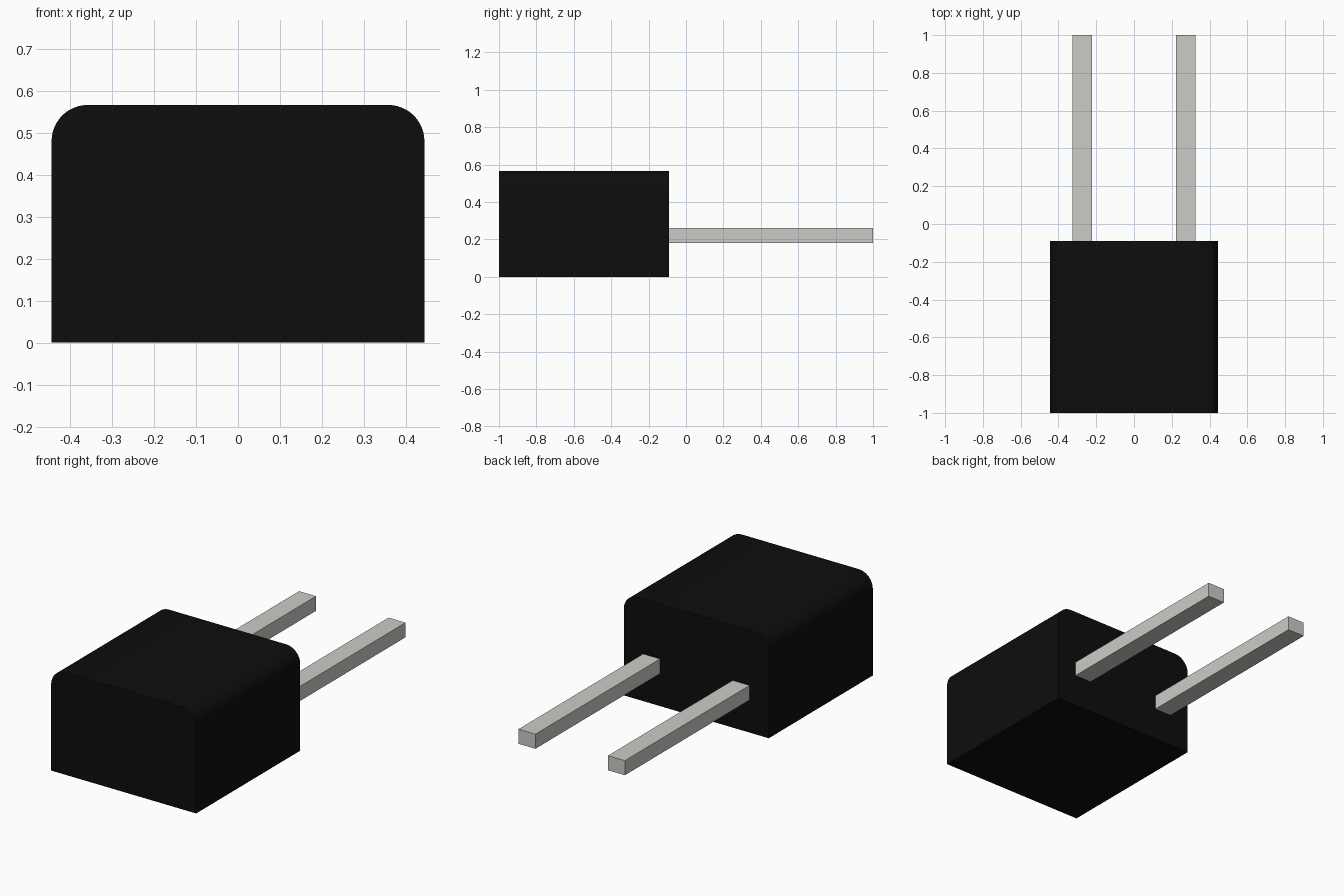
import bpy, bmesh
from math import sin, cos, pi, radians

if "Cube" in bpy.data.objects:
    bpy.data.objects.remove(bpy.data.objects["Cube"])

HALF_W, HEIGHT, RADIUS = 0.444, 0.566, 0.086
FRONT_Y, BACK_Y, TIP_Y = -1.0, -0.09, 1.0


def material(name, color):
    mat = bpy.data.materials.new(name)
    mat.diffuse_color = color
    mat.use_nodes = True
    mat.node_tree.nodes["Principled BSDF"].inputs["Base Color"].default_value = mat.diffuse_color
    return mat


def extrude_profile(name, profile, y0, y1, mat):
    """Extrude a closed (x, z) outline along y."""
    bm = bmesh.new()
    face = bm.faces.new([bm.verts.new((x, y0, z)) for x, z in profile])
    out = bmesh.ops.extrude_face_region(bm, geom=[face])
    for v in out["geom"]:
        if isinstance(v, bmesh.types.BMVert):
            v.co.y = y1
    bmesh.ops.recalc_face_normals(bm, faces=bm.faces)
    mesh = bpy.data.meshes.new(name)
    bm.to_mesh(mesh)
    bm.free()
    mesh.materials.append(mat)
    obj = bpy.data.objects.new(name, mesh)
    bpy.context.collection.objects.link(obj)
    return obj


black = material("black_plastic", (0.004, 0.004, 0.004, 1))
metal = material("pin_metal", (0.6, 0.6, 0.57, 1))

# Housing: block with rounded top side edges
STEPS = 12
right_arc = [(HALF_W - RADIUS + RADIUS * cos(i * pi / 2 / STEPS),
              HEIGHT - RADIUS + RADIUS * sin(i * pi / 2 / STEPS))
             for i in range(STEPS + 1)]
left_arc = [(-x, z) for x, z in reversed(right_arc)]
outline = [(-HALF_W, 0), (HALF_W, 0)] + right_arc + left_arc
housing = extrude_profile("housing", outline, FRONT_Y, BACK_Y, black)
bpy.context.view_layer.objects.active = housing
housing.select_set(True)
bpy.ops.object.shade_smooth_by_angle(angle=radians(30))

# Pair of square pins out of the back
for side, sx in (("left", -1), ("right", 1)):
    x0, x1 = sx * 0.222, sx * 0.326
    extrude_profile(side + "_pin", [(x0, 0.18), (x1, 0.18), (x1, 0.261), (x0, 0.261)],
                    BACK_Y, TIP_Y, metal)
